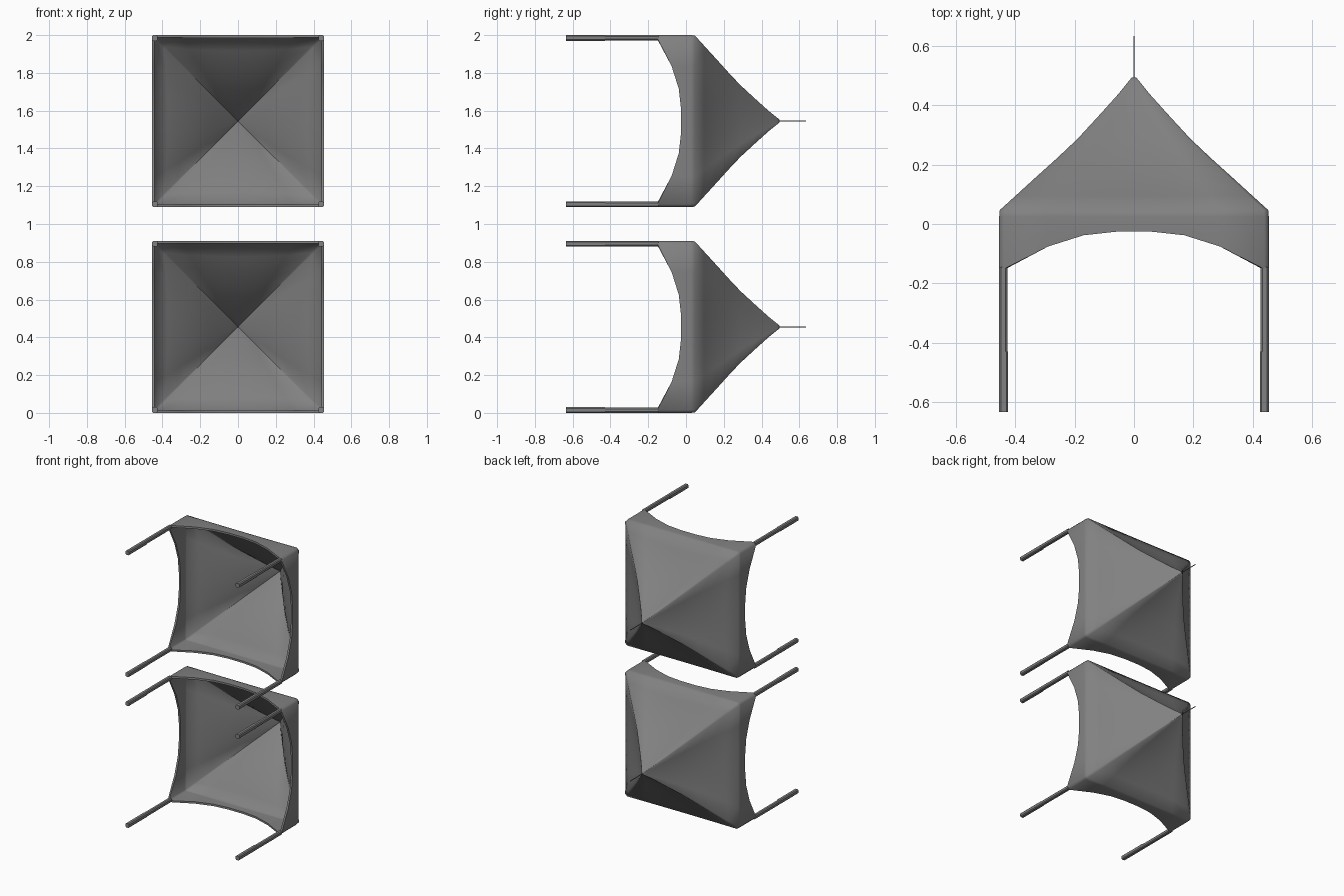
import bpy, bmesh, math

if "Cube" in bpy.data.objects:
    bpy.data.objects.remove(bpy.data.objects["Cube"])

HALF = 0.455
CENTRES = {"lower": 0.455, "upper": 1.545}
# across-the-side positions and the matching arched hem heights
US = [-0.440, -0.29, -0.17, -0.06, 0.06, 0.17, 0.29, 0.440]
HEM = [-0.152, -0.076, -0.038, -0.026, -0.026, -0.038, -0.076, -0.152]
# roof rings: half width, position along y, inward sag at the middle of a side
RINGS = [(0.455, 0.025, 0), (0.453, 0.047, 0.002), (0.40, 0.095, 0.020),
         (0.33, 0.159, 0.028), (0.26, 0.222, 0.026), (0.19, 0.288, 0.018),
         (0.11, 0.375, 0.008), (0.05, 0.442, 0.002), (0.018, 0.482, 0), (0.008, 0.494, 0)]

# dark grey cloth and metal
grey = bpy.data.materials.new("dark_grey")
grey.diffuse_color = (0.22, 0.22, 0.22, 1)
grey.use_nodes = True
grey.node_tree.nodes["Principled BSDF"].inputs["Base Color"].default_value = grey.diffuse_color


def finish(bm, name, angle=30, thickness=0):
    bmesh.ops.recalc_face_normals(bm, faces=bm.faces)
    me = bpy.data.meshes.new(name)
    bm.to_mesh(me)
    bm.free()
    me.materials.append(grey)
    ob = bpy.data.objects.new(name, me)
    bpy.context.collection.objects.link(ob)
    bpy.ops.object.select_all(action='DESELECT')
    ob.select_set(True)
    bpy.context.view_layer.objects.active = ob
    if thickness:
        mod = ob.modifiers.new("cloth_thickness", 'SOLIDIFY')
        mod.thickness = thickness
        mod.offset = -1
        bpy.ops.object.modifier_apply(modifier=mod.name)
    bpy.ops.object.shade_smooth_by_angle(angle=math.radians(angle))


def ring(bm, zc, half, y, sag):
    """One square loop with clipped corners; y=None follows the arched hem."""
    out = []
    k = half / HALF
    for c, s in ((1, 0), (0, 1), (-1, 0), (0, -1)):
        for u, hem in zip(US, HEM):
            a = u * k
            b = -(half - sag * (1 - (u / US[-1]) ** 2))
            out.append(bm.verts.new((a * c - b * s, hem if y is None else y,
                                     zc + a * s + b * c)))
    return out


def canopy(name, zc):
    bm = bmesh.new()
    loops = [ring(bm, zc, HALF, None, 0)]
    loops += [ring(bm, zc, *r) for r in RINGS]
    n = len(loops[0])
    for lo, hi in zip(loops, loops[1:]):
        for i in range(n):
            j = (i + 1) % n
            bm.faces.new((lo[i], lo[j], hi[j], hi[i]))
    bm.faces.new(loops[-1])
    finish(bm, name, 70, 0.014)


def rod(bm, x, z, y0, y1, r, chamfer):
    """Square bar along y with clipped edges."""
    q = r - chamfer
    sec = [(q, r), (-q, r), (-r, q), (-r, -q), (-q, -r), (q, -r), (r, -q), (r, q)]
    ends = [[bm.verts.new((x + a, y, z + b)) for a, b in sec] for y in (y0, y1)]
    for i in range(8):
        j = (i + 1) % 8
        bm.faces.new((ends[0][i], ends[0][j], ends[1][j], ends[1][i]))
    bm.faces.new(ends[0])
    bm.faces.new(ends[1])


for label, zc in CENTRES.items():
    # roof and valance
    canopy(label + "_canopy", zc)
    # four telescoping legs
    for sx, xn in ((-1, "left"), (1, "right")):
        for sz, zn in ((-1, "bottom"), (1, "top")):
            bm = bmesh.new()
            rod(bm, sx * 0.440, zc + sz * 0.440, -0.635, -0.43, 0.015, 0.006)
            rod(bm, sx * 0.441, zc + sz * 0.441, -0.43, -0.145, 0.0138, 0.006)
            finish(bm, f"{label}_{zn}_{xn}_leg")
    # thin finial pole
    bm = bmesh.new()
    rod(bm, 0, zc, 0.47, 0.635, 0.0025, 0.001)
    finish(bm, label + "_finial_pole")
